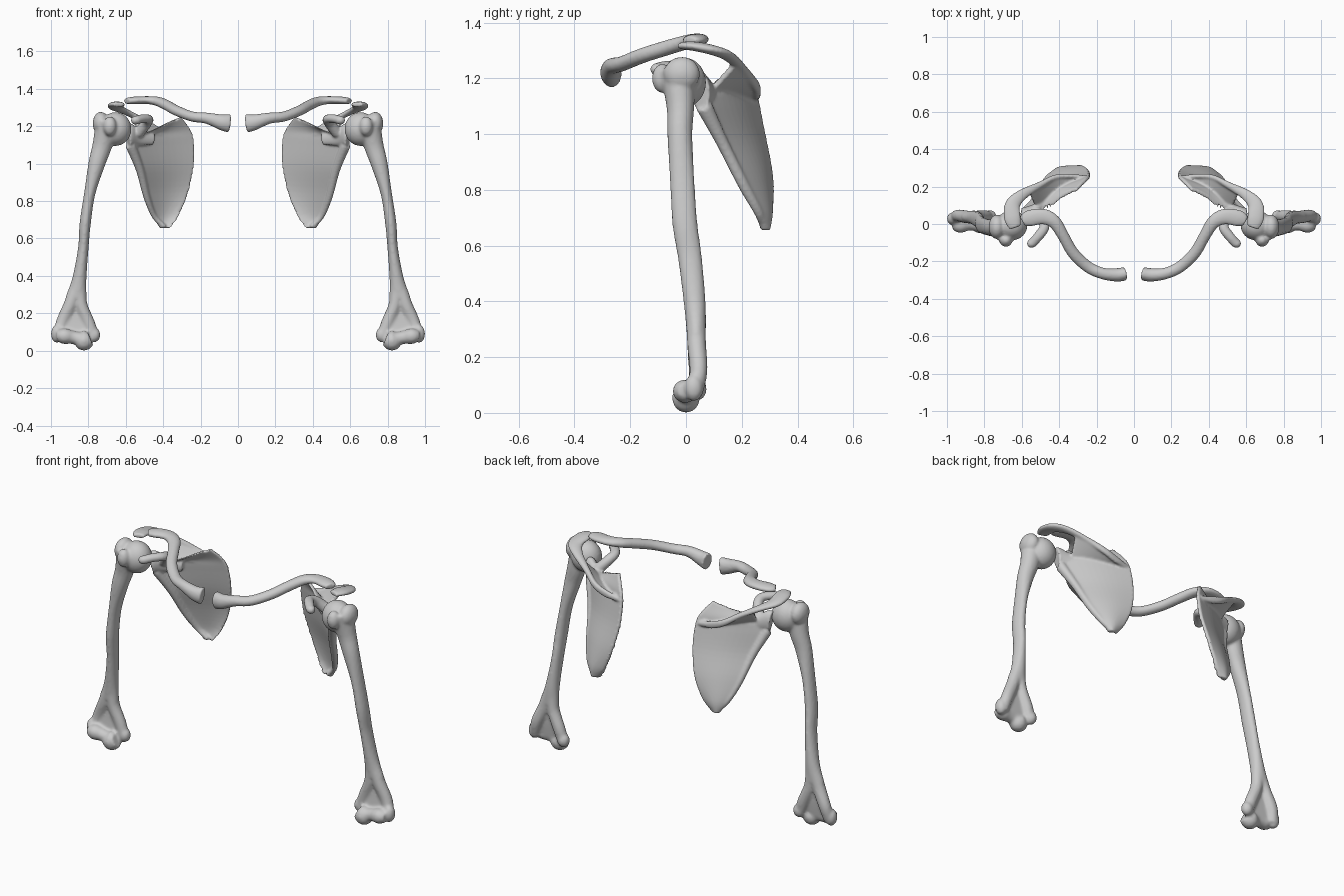
import bpy, bmesh, math
from mathutils import Vector, Matrix

STEPS, SIDES = 5, 20


def smooth_rows(rows):
    """Catmull-Rom through tuples of any length."""
    out, n = [], len(rows)
    for i in range(n - 1):
        p0, p1, p2, p3 = rows[max(i - 1, 0)], rows[i], rows[i + 1], rows[min(i + 2, n - 1)]
        for s in range(STEPS):
            t = s / STEPS
            out.append([0.5 * (2 * b + (c - a) * t + (2 * a - 5 * b + 4 * c - d) * t * t
                               + (3 * b - a - 3 * c + d) * t ** 3)
                        for a, b, c, d in zip(p0, p1, p2, p3)])
    return out + [list(rows[-1])]


def skin(bm, rings):
    """Closed solid through a list of point rings."""
    vs = [[bm.verts.new(p) for p in r] for r in rings]
    n = len(vs[0])
    for r, s in zip(vs, vs[1:]):
        for i in range(n):
            j = (i + 1) % n
            bm.faces.new((r[i], r[j], s[j], s[i]))
    bm.faces.new(vs[0][::-1])
    bm.faces.new(vs[-1])


def tube(bm, rows, ref):
    """Rows are x, y, z, radius along ref, radius across."""
    rows = smooth_rows(rows)
    pts = [Vector(r[:3]) for r in rows]
    rings = []
    for i, (p, r) in enumerate(zip(pts, rows)):
        t = (pts[min(i + 1, len(pts) - 1)] - pts[max(i - 1, 0)]).normalized()
        u = (Vector(ref) - t * t.dot(Vector(ref))).normalized()
        v = t.cross(u)
        rings.append([p + u * r[3] * math.cos(k * math.tau / SIDES)
                      + v * r[4] * math.sin(k * math.tau / SIDES) for k in range(SIDES)])
    skin(bm, rings)


def plate(bm, rows, normal, half, bulge):
    """Thin curved sheet; rows are start xyz + end xyz."""
    n, rings = Vector(normal).normalized(), []
    for r in smooth_rows(rows):
        a, b = Vector(r[:3]), Vector(r[3:])
        mid = [a.lerp(b, k / 10) + n * bulge * math.sin(math.pi * k / 10) for k in range(11)]
        rings.append([p + n * half for p in mid] + [p - n * half for p in reversed(mid)])
    skin(bm, rings)


def blob(bm, center, size, turn=0):
    m = Matrix.Translation(center) @ Matrix.Rotation(turn, 4, 'Z') @ Matrix.Diagonal((*size, 1))
    bmesh.ops.create_uvsphere(bm, u_segments=28, v_segments=18, radius=1, matrix=m)


def finish(name, bm, voxel, iterations):
    """Fuse the pieces, soften them and mirror to the other side."""
    bmesh.ops.recalc_face_normals(bm, faces=bm.faces)
    me = bpy.data.meshes.new(name)
    bm.to_mesh(me)
    bm.free()
    ob = bpy.data.objects.new(name, me)
    bpy.context.collection.objects.link(ob)
    m = ob.modifiers.new("fuse", 'REMESH')
    m.mode, m.voxel_size, m.use_smooth_shade = 'VOXEL', voxel, True
    m = ob.modifiers.new("soften", 'SMOOTH')
    m.factor, m.iterations = 0.5, iterations
    m = ob.modifiers.new("both_sides", 'MIRROR')
    m.use_mirror_merge = False


# Upper arm bones
bm = bmesh.new()
tube(bm, [(.695, -.03, 1.23, .065, .065), (.725, -.02, 1.1, .053, .05),
          (.755, -.022, 1.0, .045, .045), (.793, -.014, .84, .030, .044),
          (.817, -.004, .68, .030, .045), (.827, .015, .55, .028, .043),
          (.848, .032, .385, .038, .039), (.865, .037, .28, .058, .034)], (1, 0, 0))
# flared lower end: two pillars with a thin web between
tube(bm, [(.85, .035, .36, .036, .035), (.84, .038, .25, .034, .034),
          (.80, .042, .15, .034, .032), (.775, .04, .08, .032, .028)], (1, 0, 0))
tube(bm, [(.855, .035, .36, .036, .035), (.895, .038, .25, .036, .034),
          (.94, .045, .15, .034, .032), (.96, .03, .07, .030, .030)], (1, 0, 0))
plate(bm, [(.83, .036, .32, .89, .036, .32), (.80, .036, .18, .94, .036, .18),
           (.80, .025, .07, .95, .025, .07)], (0, 1, 0), .012, 0)
# elbow joint spool and side knobs
tube(bm, [(.79, 0, .066, .040, .038), (.825, 0, .054, .054, .05), (.86, 0, .066, .036, .036),
          (.89, 0, .072, .036, .036), (.93, -.003, .078, .042, .045),
          (.965, .003, .08, .030, .032)], (0, 0, 1))
blob(bm, (.77, .042, .085), (.034, .032, .040))
blob(bm, (.968, .028, .09), (.032, .034, .048))
# ball head and the two tubercles
blob(bm, (.655, -.008, 1.185), (.085, .08, .09))
blob(bm, (.733, -.015, 1.215), (.044, .065, .062))
blob(bm, (.685, -.085, 1.20), (.036, .037, .052))
finish("upper_arm_bones", bm, .008, 4)

# Shoulder blades
bm = bmesh.new()
plate(bm, [(.305, .185, 1.25, .45, .075, 1.18), (.262, .23, 1.19, .53, .085, 1.15),
           (.24, .252, 1.13, .56, .08, 1.11), (.238, .278, 1.0, .525, .13, .98),
           (.268, .305, .85, .49, .205, .84), (.315, .302, .73, .45, .262, .72),
           (.365, .28, .655, .415, .275, .655)], (.45, .85, 0), .010, .018)
# thick outer border
tube(bm, [(.575, .065, 1.10, .028, .03), (.525, .13, .97, .022, .022), (.487, .205, .82, .018, .02),
          (.445, .262, .715, .014, .016), (.39, .28, .662, .012, .014)], (1, 0, 0))
# neck and socket
tube(bm, [(.45, .125, 1.13, .03, .014), (.53, .085, 1.14, .045, .022),
          (.58, .055, 1.15, .066, .036), (.592, .05, 1.15, .066, .038)], (0, 0, 1))
# ridge sheet, then its crest running into the flat shoulder tip
plate(bm, [(.26, .24, 1.13, .27, .25, 1.13), (.34, .21, 1.135, .36, .255, 1.15),
           (.44, .15, 1.15, .46, .235, 1.20), (.53, .10, 1.17, .565, .18, 1.26)],
      (-.4, -.4, .8), .011, 0)
tube(bm, [(.26, .248, 1.13, .012, .012), (.34, .255, 1.145, .021, .013), (.42, .25, 1.175, .019, .014),
          (.50, .21, 1.225, .016, .018), (.60, .155, 1.277, .016, .030),
          (.65, .10, 1.30, .018, .042), (.65, .03, 1.315, .017, .045),
          (.635, -.02, 1.317, .013, .032)], (0, 0, 1))
# hooked front process
tube(bm, [(.53, .07, 1.165, .03, .032), (.49, .03, 1.215, .028, .028), (.48, -.02, 1.238, .027, .024),
          (.515, -.07, 1.24, .026, .023), (.548, -.108, 1.232, .024, .022)], (1, 0, 0))
blob(bm, (.549, -.104, 1.232), (.024, .024, .023))
finish("shoulder_blades", bm, .007, 3)

# Collar bones
bm = bmesh.new()
tube(bm, [(.045, -.265, 1.215, .05, .036), (.09, -.272, 1.222, .042, .036),
          (.165, -.265, 1.243, .030, .031), (.245, -.23, 1.252, .027, .031),
          (.325, -.155, 1.282, .027, .031), (.38, -.06, 1.312, .027, .031),
          (.425, .01, 1.332, .025, .036), (.485, .04, 1.34, .021, .042),
          (.56, .03, 1.338, .020, .044), (.595, .012, 1.335, .016, .030)], (0, 0, 1))
finish("collar_bones", bm, .007, 3)
